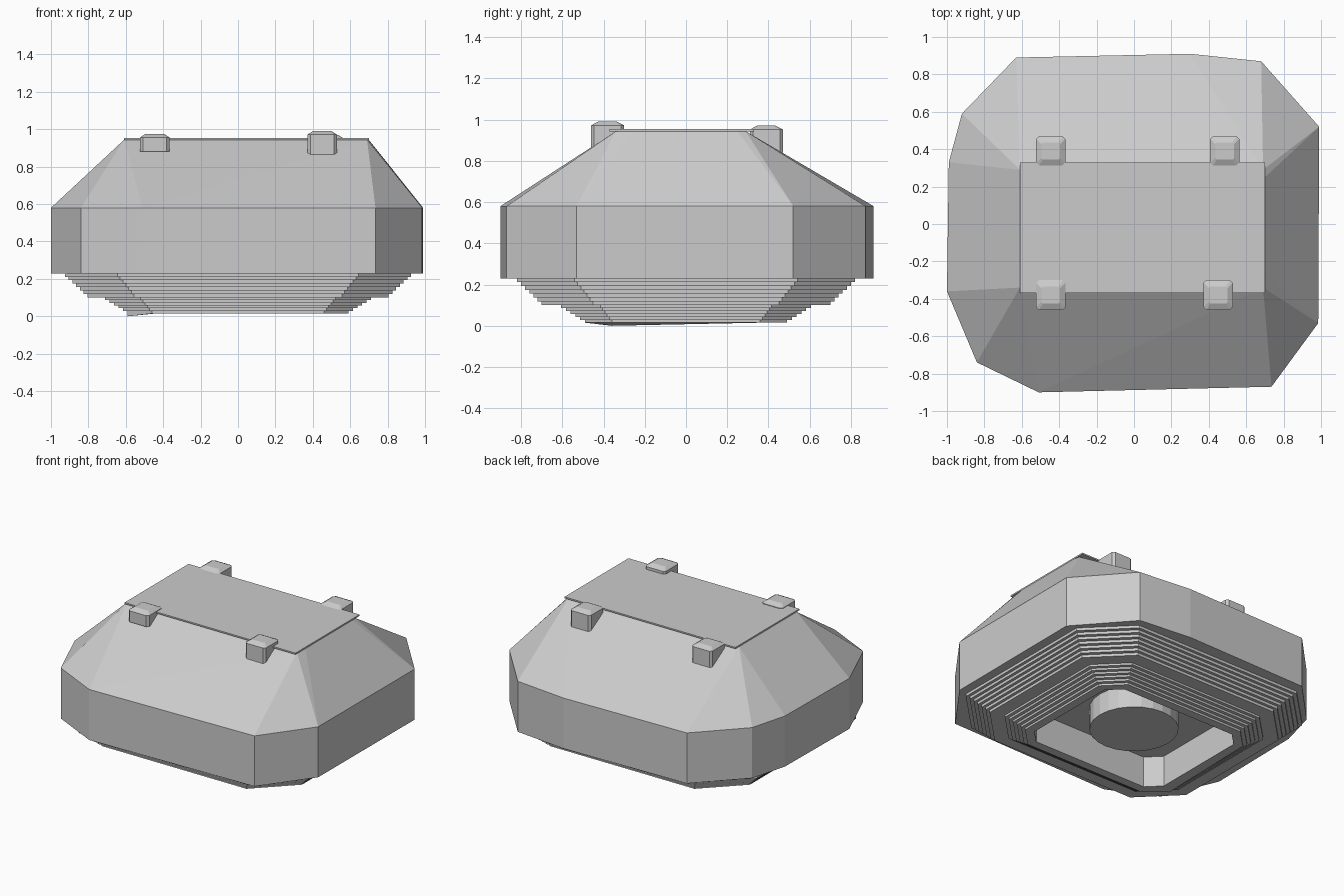
import bpy, bmesh, math

if "Cube" in bpy.data.objects:
    bpy.data.objects.remove(bpy.data.objects["Cube"])


def finish(bm, name):
    bmesh.ops.recalc_face_normals(bm, faces=bm.faces[:])
    me = bpy.data.meshes.new(name)
    bm.to_mesh(me)
    bm.free()
    ob = bpy.data.objects.new(name, me)
    bpy.context.collection.objects.link(ob)
    return ob


def octagon(hx, hy, c, z, cx=0, cy=0):
    pts = [(hx, hy - c), (hx - c, hy), (c - hx, hy), (-hx, hy - c),
           (-hx, c - hy), (c - hx, -hy), (hx - c, -hy), (hx, c - hy)]
    return [(x + cx, y + cy, z) for x, y in pts]


def loft(rings, name, caps=True):
    bm = bmesh.new()
    loops = [[bm.verts.new(p) for p in r] for r in rings]
    for a, b in zip(loops, loops[1:]):
        n = len(a)
        for i in range(n):
            j = (i + 1) % n
            bm.faces.new((a[i], a[j], b[j], b[i]))
    if caps:
        bm.faces.new(loops[0])
        bm.faces.new(loops[-1])
    return finish(bm, name)


# Faceted body: vertical band with a sloped roof, built as a convex shell
outline = [(-0.63, 0.89), (0.30, 0.91), (0.68, 0.87), (0.99, 0.52),
           (0.985, -0.53), (0.735, -0.87), (-0.51, -0.90), (-0.84, -0.74),
           (-1.0, -0.36), (-0.99, 0.33), (-0.92, 0.59)]
roof = [(-0.61, 0.29), (0.69, 0.29), (0.70, 0.25), (0.70, -0.26),
        (0.69, -0.34), (-0.61, -0.34)]
bm = bmesh.new()
for z in (0.23, 0.58):
    for x, y in outline:
        bm.verts.new((x, y, z))
for x, y in roof:
    bm.verts.new((x, y, 0.943))
bmesh.ops.convex_hull(bm, input=bm.verts[:])
bmesh.ops.dissolve_limit(bm, angle_limit=math.radians(1),
                         verts=bm.verts[:], edges=bm.edges[:])
finish(bm, "body_shell")

# Thin roof plate, slightly overhanging the slopes
plate = [(-0.61, -0.37), (0.70, -0.37), (0.70, 0.33), (-0.61, 0.33)]
loft([[(x, y, z) for x, y in plate] for z in (0.943, 0.953)], "roof_plate")


# Stepped underside: two tiers of terraces and a hollow centre
def terrace(start, end, z0, z1, steps):
    out = []
    for i in range(steps):
        t = i / (steps - 1)
        hx, hy, c = (a + (b - a) * t for a, b in zip(start, end))
        for k in (i, i + 1):
            out.append(octagon(hx, hy, c, z0 + (z1 - z0) * k / steps))
    return out


rings = terrace((0.925, 0.82, 0.28), (0.805, 0.70, 0.25), 0.23, 0.10, 7)
rings += terrace((0.71, 0.605, 0.19), (0.59, 0.49, 0.13), 0.10, 0.015, 6)
rings += [octagon(0.53, 0.43, 0.09, 0.015), octagon(0.53, 0.43, 0.09, 0.23)]
base = loft(rings, "stepped_base", caps=False)
# One lip corner dips to the ground
for v in base.data.vertices:
    if v.co.z < 0.02 and v.co.x < -0.55 and v.co.y < 0:
        v.co.z = 0.0

# Round boss inside the hollow
circle = [(0.28 * math.cos(a), 0.28 * math.sin(a))
          for a in (i * math.tau / 24 for i in range(24))]
loft([[(x, y, z) for x, y in circle] for z in (0.08, 0.24)], "centre_boss")

# Four roof lugs with chamfered tops
for name, x, y, low, top in (("front_left", -0.445, -0.38, 0.88, 0.975),
                             ("front_right", 0.45, -0.38, 0.86, 0.99),
                             ("back_left", -0.445, 0.39, 0.84, 0.97),
                             ("back_right", 0.485, 0.39, 0.84, 0.97)):
    loft([octagon(0.078, 0.08, 0.015, low, x, y),
          octagon(0.078, 0.08, 0.015, top - 0.018, x, y),
          octagon(0.05, 0.045, 0.008, top, x, y)], name + "_roof_lug")
